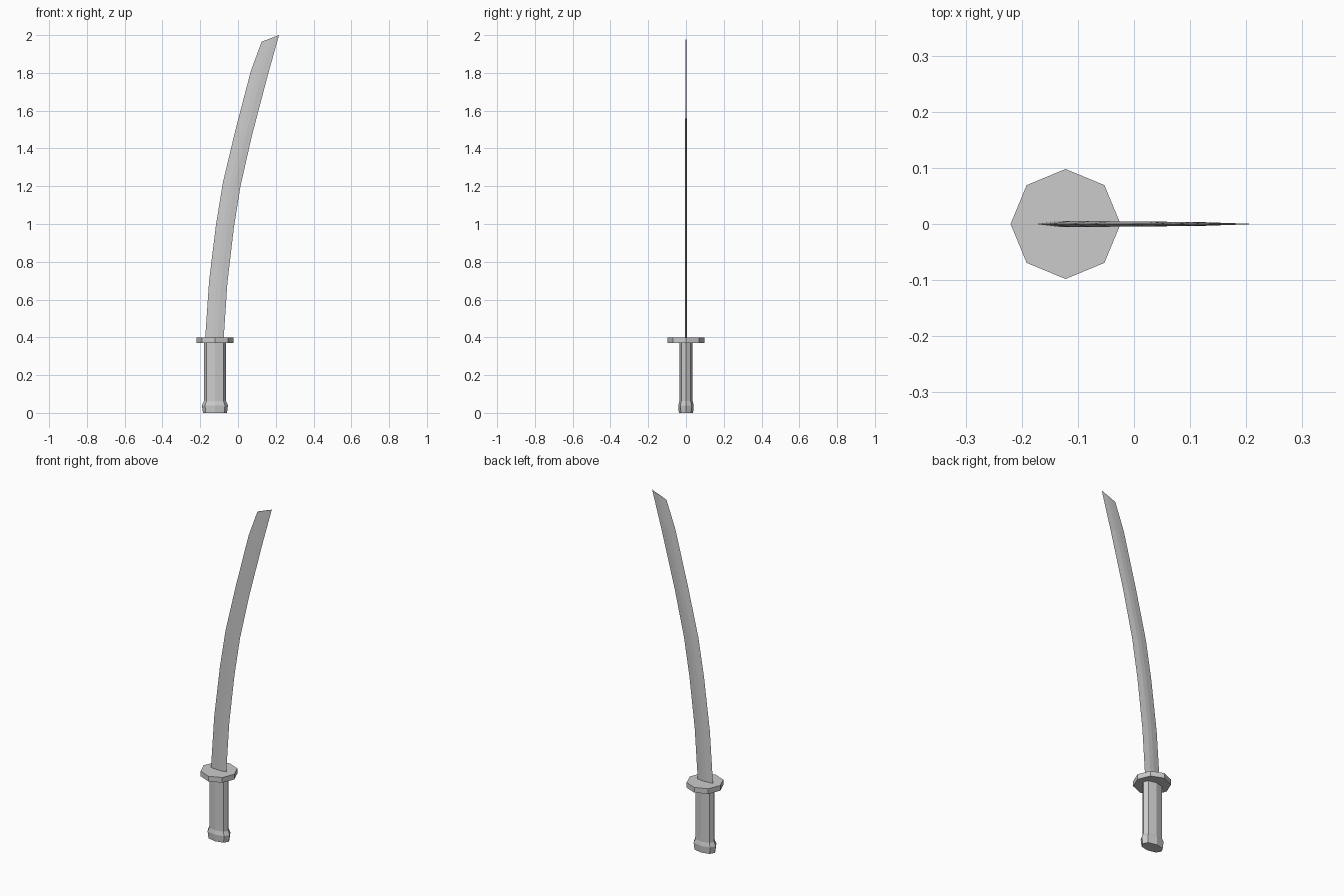
import bpy, bmesh, math

if "Cube" in bpy.data.objects:
    bpy.data.objects.remove(bpy.data.objects["Cube"])

CX = -0.122  # shared axis of grip and guard


def loft(name, rings):
    """Skin a list of equal-sized closed rings and cap both ends."""
    bm = bmesh.new()
    loops = [[bm.verts.new(p) for p in ring] for ring in rings]
    n = len(loops[0])
    for a, b in zip(loops, loops[1:]):
        for i in range(n):
            j = (i + 1) % n
            bm.faces.new((a[i], a[j], b[j], b[i]))
    bm.faces.new(loops[0][::-1])
    bm.faces.new(loops[-1])
    bmesh.ops.recalc_face_normals(bm, faces=bm.faces)
    mesh = bpy.data.meshes.new(name)
    bm.to_mesh(mesh)
    bm.free()
    obj = bpy.data.objects.new(name, mesh)
    bpy.context.collection.objects.link(obj)
    return obj


def grip_ring(z, s=1.0):
    """Flattened eight-sided grip section."""
    pts = [(.059, 0), (.045, .025), (0, .035), (-.045, .025),
           (-.059, 0), (-.045, -.025), (0, -.035), (.045, -.025)]
    return [(CX + x * s, y * s, z) for x, y in pts]


def octagon(z, r):
    return [(CX + r * math.cos(i * math.pi / 4), r * math.sin(i * math.pi / 4), z)
            for i in range(8)]


def blade_ring(xl, zl, xr, zr, t):
    """Section with two sharp edges and a flat middle."""
    def at(f, y):
        return (xl + (xr - xl) * f, y, zl + (zr - zl) * f)
    return [at(0, 0), at(.4, -t), at(.65, -t), at(1, 0), at(.65, t), at(.4, t)]


# Grip and flared pommel
loft("grip", [grip_ring(.05), grip_ring(.375)])
loft("pommel", [grip_ring(0, 1.08), grip_ring(.04, 1.17), grip_ring(.062, 1.0)])

# Guard disc
loft("guard", [octagon(.37, .098), octagon(.40, .098)])

# Curved blade: left x, left z, right x, right z, half thickness
stations = [(-.174, .39, -.076, .39, .005),
            (-.153, .70, -.056, .69, .005),
            (-.116, 1.00, -.022, .98, .005),
            (-.080, 1.22, .013, 1.20, .0047),
            (-.013, 1.50, .073, 1.465, .0042),
            (.068, 1.81, .157, 1.785, .0032),
            (.125, 1.965, .217, 2.00, .0012)]
loft("blade", [blade_ring(*s) for s in stations])
